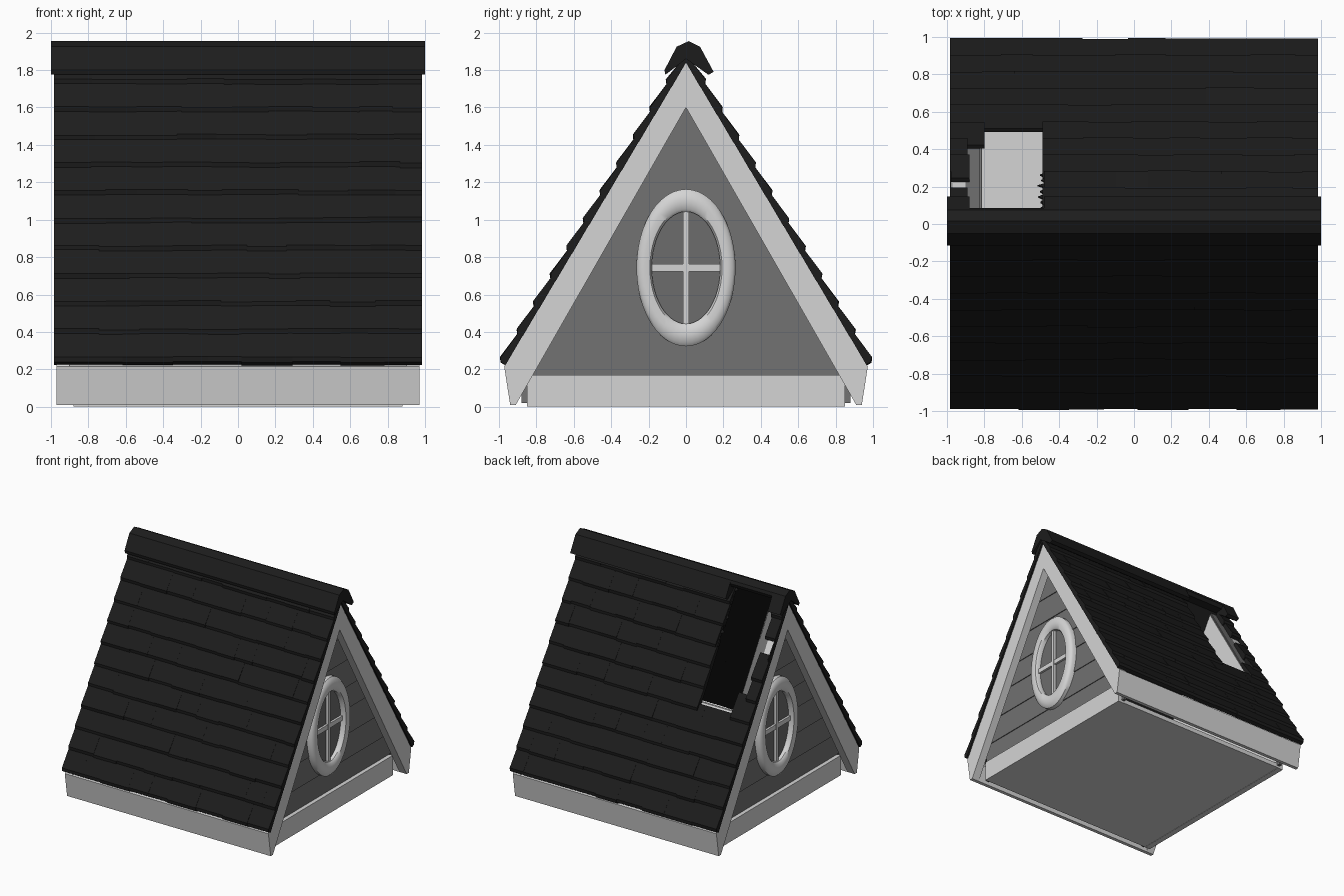
import bpy, bmesh, math, random

if "Cube" in bpy.data.objects:
    bpy.data.objects.remove(bpy.data.objects["Cube"])

random.seed(4)


def material(name, v):
    m = bpy.data.materials.new(name)
    m.diffuse_color = (v, v, v, 1)
    m.use_nodes = True
    m.node_tree.nodes["Principled BSDF"].inputs["Base Color"].default_value = m.diffuse_color
    return m


ROOF = material("charcoal shingle", 0.012)
TRIM = material("light trim", 0.66)
WALL = material("grey siding", 0.165)
GLASS = material("grey glass", 0.15)


def finish(name, bm, mat, mirror="", smooth=False):
    bmesh.ops.recalc_face_normals(bm, faces=bm.faces)
    me = bpy.data.meshes.new(name)
    bm.to_mesh(me)
    bm.free()
    me.materials.append(mat)
    ob = bpy.data.objects.new(name, me)
    bpy.context.collection.objects.link(ob)
    if mirror:
        mod = ob.modifiers.new("mirror", "MIRROR")
        mod.use_axis = ["X" in mirror, "Y" in mirror, False]
        mod.use_mirror_merge = False
    if smooth:
        bpy.context.view_layer.objects.active = ob
        ob.select_set(True)
        bpy.ops.object.shade_smooth_by_angle(angle=math.radians(40))
        ob.select_set(False)
    return ob


def loft(bm, a, b):
    """Closed solid between two matching outlines."""
    va = [bm.verts.new(p) for p in a]
    vb = [bm.verts.new(p) for p in b]
    n = len(va)
    bm.faces.new(va)
    bm.faces.new(vb[::-1])
    for i in range(n):
        j = (i + 1) % n
        bm.faces.new((va[i], va[j], vb[j], vb[i]))


def extrude(bm, pts, x0, x1):
    loft(bm, [(x0, y, z) for y, z in pts], [(x1, y, z) for y, z in pts])


def prism(name, pts, x0, x1, mat, mirror=""):
    bm = bmesh.new()
    extrude(bm, pts, x0, x1)
    return finish(name, bm, mat, mirror)


def rect(y0, y1, z0, z1):
    return [(y0, z0), (y1, z0), (y1, z1), (y0, z1)]


# Roof slopes: overlapping rows of wedge shingles, with a torn hole at the back
APEX, DY, DZ = 1.86, 0.513, -0.858     # apex height and downhill direction
PITCH, ROWS = 0.173, 11
HOLE = {5: (-0.80, -0.49), 6: (-0.89, -0.49), 7: (-0.88, -0.49),
        8: (-0.975, -0.48), 9: (-0.89, -0.49), 10: (-0.88, -0.49)}


def slope_point(x, s, h, side):
    return (x, side * (s * DY - h * DZ), APEX + s * DZ + h * DY)


def slope_loft(bm, section, x0, x1, side):
    loft(bm, [slope_point(x0, a, h, side) for a, h in section],
         [slope_point(x1, a, h, side) for a, h in section])


def shingle(bm, x0, x1, s, side):
    up = max(s - 1.35 * PITCH, 0.0)
    lift = random.uniform(-0.003, 0.003)
    s += random.uniform(-0.005, 0.004)
    slope_loft(bm, [(s, -0.012), (s, 0.018), (s - 0.022, 0.034 + lift),
                    (up, 0.014), (up, -0.010)], x0, x1, side)


def roof_slope(name, side, hole):
    bm = bmesh.new()
    for k in range(ROWS):
        s = 1.9 - k * PITCH
        spans = [(-0.985, 0.985)]
        if k in hole:
            spans = [(-0.985, hole[k][0]), (hole[k][1], 0.985)]
        for x, end in spans:
            while x < end - 1e-4:
                nx = x + random.uniform(0.16, 0.28)
                if nx > end - 0.08:
                    nx = end
                shingle(bm, x, nx, s, side)
                x = nx
        # splinters along the torn edge
        if k in hole and k > 7:
            for j in range(3):
                a, x = s - 0.055 * j, hole[k][1] + 0.005
                tri = [(x, a), (x - random.uniform(0.01, 0.04), a - 0.02), (x, a - 0.045)]
                loft(bm, [slope_point(u, t, 0.004, side) for u, t in tri],
                     [slope_point(u, t, 0.012, side) for u, t in tri])
    return finish(name, bm, ROOF)


roof_slope("front_roof_slope", -1, {})
roof_slope("back_roof_slope", 1, HOLE)

# Ridge cap, broken away on its back side above the hole
front = [(-0.11, 1.775), (-0.115, 1.80), (-0.05, 1.925), (0.015, 1.955), (0.075, 1.925)]
whole = front + [(0.148, 1.79), (0.12, 1.775), (0.0, 1.86)]
torn = front + [(0.085, 1.90), (0.07, 1.87), (0.0, 1.86)]
bm = bmesh.new()
for x0, x1, pts in ((-1.0, -0.88, whole), (-0.88, -0.48, torn), (-0.48, 1.0, whole)):
    extrude(bm, pts, x0, x1)
finish("ridge_cap", bm, ROOF)

# Bargeboards on both gables, with a grey soffit strip behind
eave = [(0.972, 0.215), (0.94, 0.01), (0.91, 0.01)]
bm = bmesh.new()
for sg in (1, -1):
    p = [(0, 1.842)] + [(sg * y, z) for y, z in eave] + [(0, 1.6)]
    extrude(bm, p, 0.90, 0.97)
finish("bargeboards", bm, TRIM, "X")
bm = bmesh.new()
for sg in (1, -1):
    extrude(bm, [(0, 1.84), (sg * 0.95, 0.25), (sg * 0.93, 0.25), (0, 1.79)], 0.825, 0.90)
finish("gable_soffit", bm, WALL, "X")

# Fascia boards under the eaves
prism("eave_fascia", eave + [(0.89, 0.16), (0.935, 0.225)], -0.965, 0.965, TRIM, "Y")

# Gable walls of lapped boards with a light lining inside
bm = bmesh.new()
levels = [0.02, 0.17, 0.35, 0.56, 0.78, 0.97, 1.2, 1.42, 1.64, 1.82]


def half_width(z):
    return min(0.88, (APEX - z) / 1.673 - 0.02)


for z0, z1 in zip(levels, levels[1:]):
    w0, w1 = half_width(z0), half_width(z1)
    loft(bm, [(0.82, -w0, z0), (0.82, w0, z0), (0.82, w1, z1), (0.82, -w1, z1)],
         [(0.845, -w0, z0), (0.845, w0, z0), (0.838, w1, z1), (0.838, -w1, z1)])
finish("gable_siding", bm, WALL, "X")
prism("gable_lining", [(-0.85, 0.03), (0.85, 0.03), (0.85, 0.4), (0, 1.82), (-0.85, 0.4)],
      0.814, 0.819, TRIM, "X")

# Base beams and floor
prism("base_beam", rect(-0.85, 0.85, 0.0, 0.17), 0.83, 0.88, TRIM, "X")
prism("floor", rect(-0.85, 0.85, 0.002, 0.04), -0.83, 0.83, TRIM)

# Oval window: frame ring, glass and cross bars
CZ, N = 0.743, 48


def oval(a, b, x):
    return [(x, a * math.cos(2 * math.pi * i / N), CZ + b * math.sin(2 * math.pi * i / N))
            for i in range(N)]


bm = bmesh.new()
profile = [(0, 0.825), (0, 0.88), (0.12, 0.894), (0.5, 0.90), (0.85, 0.892), (1, 0.875), (1, 0.825)]
rings = [[bm.verts.new(p) for p in oval(0.183 + 0.082 * t, 0.30 + 0.12 * t, x)]
         for t, x in profile]
for r, q in zip(rings, rings[1:] + rings[:1]):
    for i in range(N):
        j = (i + 1) % N
        bm.faces.new((r[i], r[j], q[j], q[i]))
finish("window_frame", bm, TRIM, "X", smooth=True)

bm = bmesh.new()
loft(bm, oval(0.195, 0.31, 0.842), oval(0.195, 0.31, 0.85))
finish("window_glass", bm, GLASS, "X")
prism("window_upright_bar", rect(-0.015, 0.015, 0.44, 1.05), 0.845, 0.873, TRIM, "X")
prism("window_cross_bar", rect(-0.19, 0.19, CZ - 0.02, CZ + 0.02), 0.845, 0.869, TRIM, "X")
